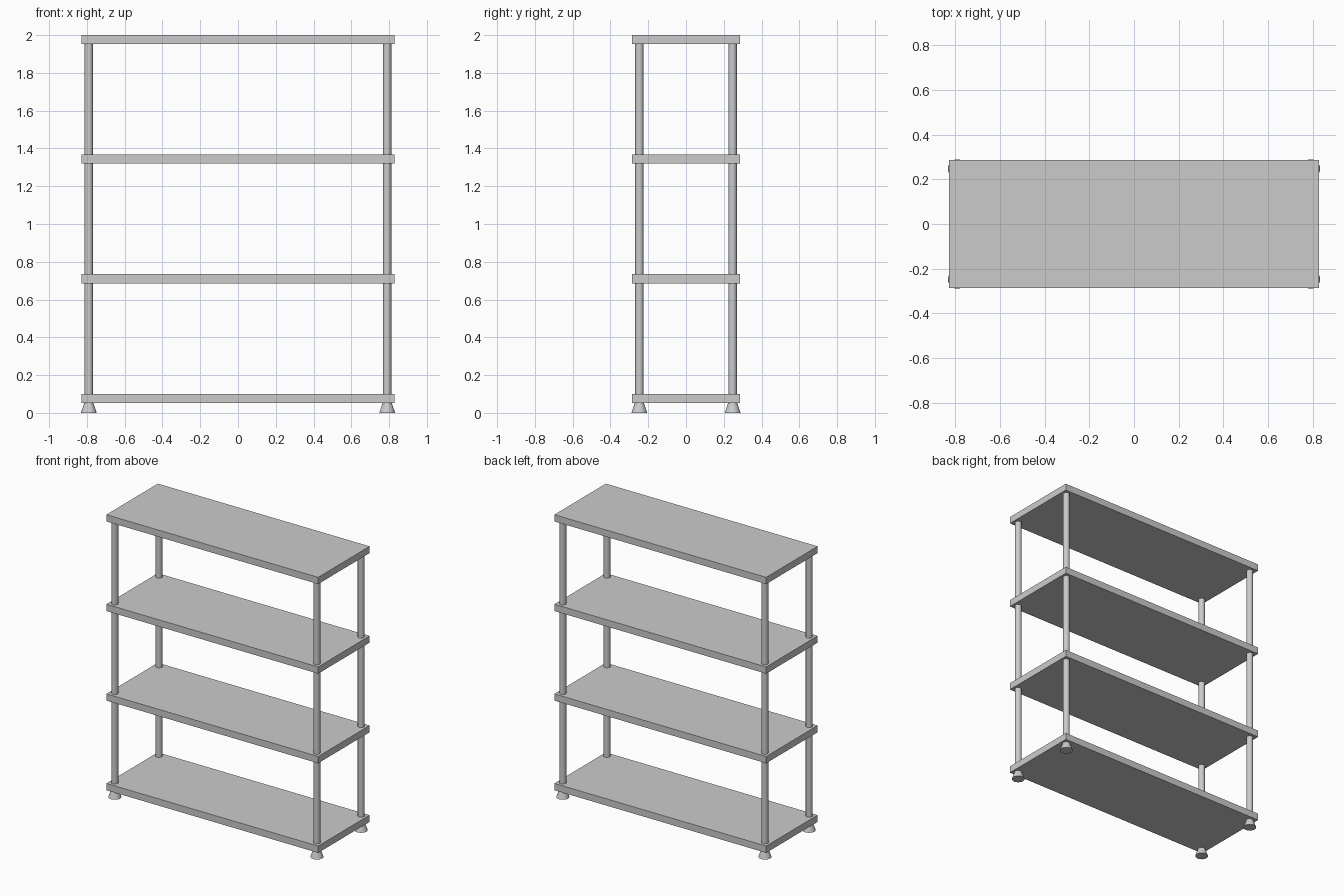
import bpy, math

if "Cube" in bpy.data.objects:
    bpy.data.objects.remove(bpy.data.objects["Cube"])

HX, HY = 0.828, 0.287        # shelf half sizes
T = 0.048                    # shelf thickness
TOPS = [0.101 + i * 0.633 for i in range(4)]
PX, PY, PR = 0.79, 0.247, 0.022


def box(name, loc, size):
    bpy.ops.mesh.primitive_cube_add(size=1, location=loc)
    ob = bpy.context.object
    ob.name = name
    ob.scale = size
    bpy.ops.object.transform_apply(location=False, rotation=False, scale=True)


def frustum(name, x, y, z0, z1, r0, r1):
    bpy.ops.mesh.primitive_cone_add(vertices=24, radius1=r0, radius2=r1,
                                    depth=z1 - z0, location=(x, y, (z0 + z1) / 2))
    bpy.context.object.name = name
    bpy.ops.object.shade_smooth_by_angle(angle=math.radians(35))


# Shelves
for i, top in enumerate(TOPS):
    box(f"shelf_{i + 1}", (0, 0, top - T / 2), (2 * HX, 2 * HY, T))

# Corner posts between shelves, and flared feet
for sx, side in ((-1, "left"), (1, "right")):
    for sy, end in ((-1, "front"), (1, "back")):
        x, y = sx * PX, sy * PY
        for i in range(3):
            frustum(f"post_{end}_{side}_{i + 1}", x, y,
                    TOPS[i], TOPS[i + 1] - T, PR, PR)
        frustum(f"foot_{end}_{side}", x, y, 0, TOPS[0] - T, 0.042, 0.024)
